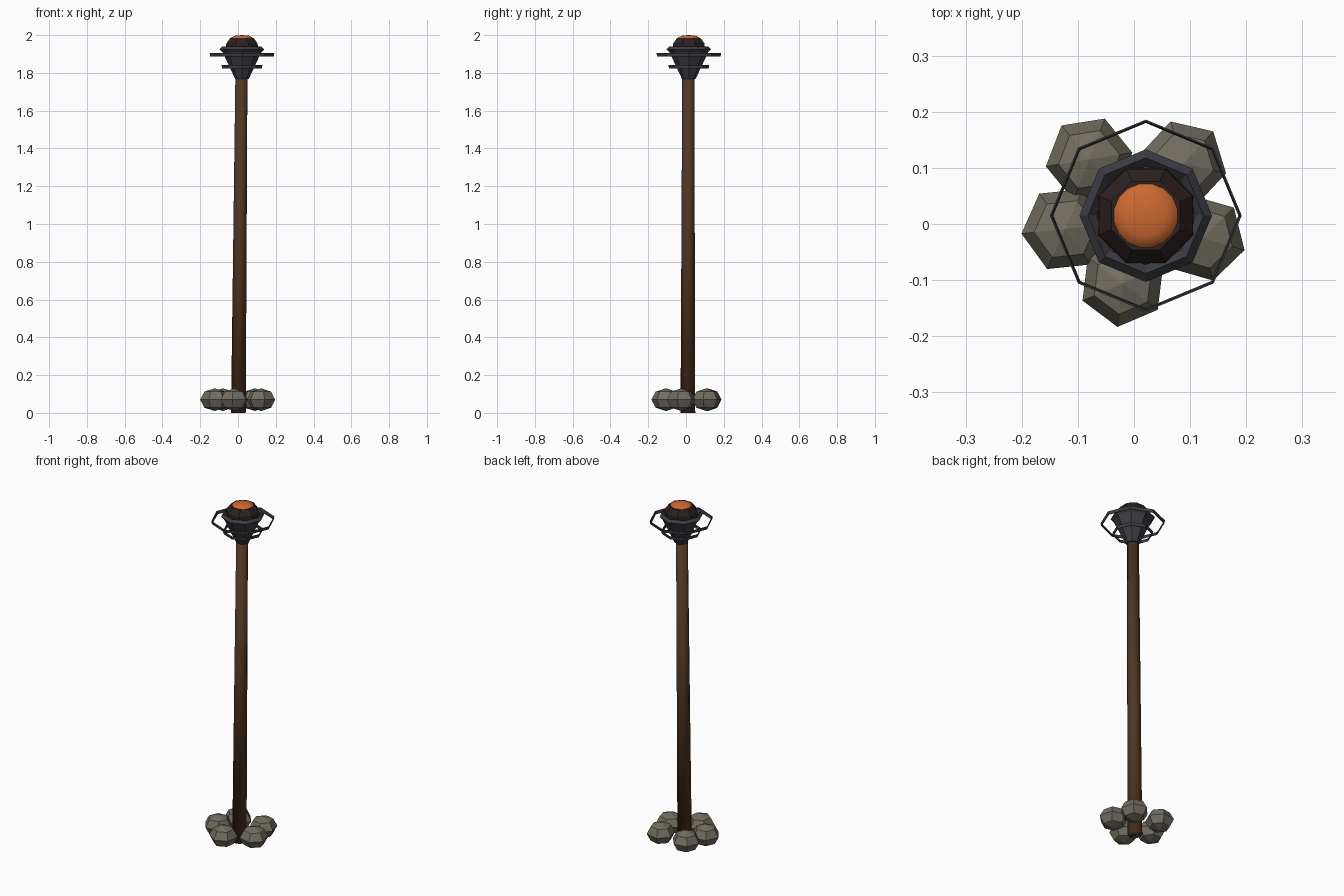
import bpy, bmesh, math
from mathutils import Matrix, Vector

if "Cube" in bpy.data.objects:
    bpy.data.objects.remove(bpy.data.objects["Cube"])


def mat(name, rgb):
    m = bpy.data.materials.new(name)
    m.diffuse_color = (*rgb, 1)
    m.use_nodes = True
    m.node_tree.nodes["Principled BSDF"].inputs["Base Color"].default_value = m.diffuse_color
    return m


WOOD = mat("brown wood", (0.08, 0.037, 0.016))
STONE = mat("grey stone", (0.17, 0.155, 0.12))
IRON = mat("dark iron", (0.045, 0.045, 0.056))
COAL = mat("burnt coal", (0.026, 0.015, 0.014))
EMBER = mat("orange ember", (0.60, 0.14, 0.03))

HX, HY = 0.021, 0.015   # centre of the torch head


def lathe(name, profile, material, sides=8, turn=0.0, closed=False, cap=False,
          smooth=False, centre=(HX, HY), foot=None):
    """Revolve (radius, z) points; foot moves the centre of the first ring."""
    bm = bmesh.new()
    rings = []
    for i, (r, z) in enumerate(profile):
        cx, cy = foot if foot and i == 0 else centre
        if r == 0:
            rings.append([bm.verts.new((cx, cy, z))] * sides)
            continue
        rings.append([bm.verts.new((cx + r * math.cos(turn + math.tau * k / sides),
                                    cy + r * math.sin(turn + math.tau * k / sides), z))
                      for k in range(sides)])
    pairs = list(zip(rings, rings[1:]))
    if closed:
        pairs.append((rings[-1], rings[0]))
    for a, b in pairs:
        for k in range(sides):
            n = (k + 1) % sides
            quad = list(dict.fromkeys((a[k], a[n], b[n], b[k])))
            bm.faces.new(quad)
    if cap:
        for ring in (rings[0], rings[-1]):
            if ring[0] is not ring[1]:
                bm.faces.new(ring)
    bmesh.ops.recalc_face_normals(bm, faces=bm.faces)
    me = bpy.data.meshes.new(name)
    bm.to_mesh(me)
    bm.free()
    me.materials.append(material)
    for p in me.polygons:
        p.use_smooth = smooth
    ob = bpy.data.objects.new(name, me)
    bpy.context.collection.objects.link(ob)
    return ob


# Leaning, tapering wooden pole
lathe("pole", [(0.039, 0.0), (0.032, 1.78)], WOOD, cap=True, smooth=True,
      centre=(0.018, 0.012), foot=(0.002, 0.010))

# Iron cup and its thick rim
lathe("cup", [(0.036, 1.768), (0.105, 1.915)], IRON, cap=True)
R, T, Z = 0.103, 0.015, 1.925
lathe("cup_rim", [(R + T, Z), (R, Z + T), (R - T, Z), (R, Z - T)], IRON, closed=True)


# Thin iron hoops around the cup
def hoop(name, r, z, h=0.009, t=0.003):
    lathe(name, [(r, z + h), (r - t, z + h), (r - t - 0.003, z - h), (r - 0.003, z - h)],
          IRON, closed=True)


hoop("upper_hoop", 0.171, 1.895)
hoop("lower_hoop", 0.108, 1.832)

# Coal heap with a glowing ember dome on top
lathe("coal", [(0.092, 1.92), (0.090, 1.955), (0.066, 1.986)], COAL,
      turn=math.pi / 8, cap=True)
lathe("ember", [(0.060, 1.980), (0.057, 1.988), (0.036, 1.997), (0, 2.0)], EMBER,
      sides=16, turn=math.pi / 16, cap=True, smooth=True)

# Ring of faceted stones around the foot: x, y, turn in degrees
STONES = [(-0.080, 0.115, 9), (0.088, 0.108, 47), (-0.123, -0.009, 6),
          (0.122, -0.025, 44), (-0.020, -0.106, 23)]
for i, (x, y, deg) in enumerate(STONES):
    profile = [(0.078 * math.sin(a), 0.07 - 0.06 * math.cos(a))
               for a in (math.pi / 4, math.pi / 2, 3 * math.pi / 4)]
    profile = [(0, 0.01)] + profile + [(0, 0.13)]
    lathe(f"stone_{i + 1}", profile, STONE, sides=6, turn=math.radians(deg), centre=(x, y))
